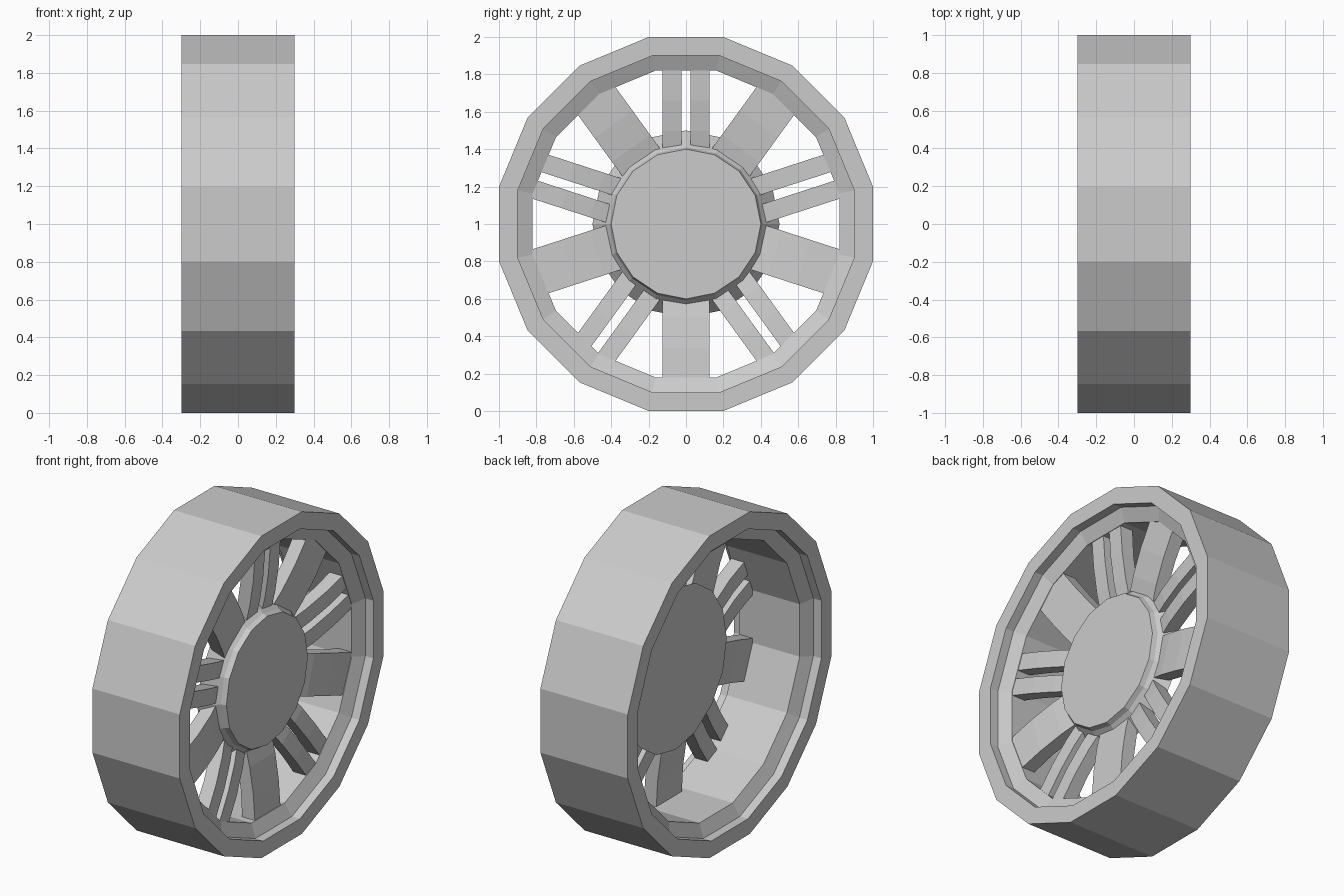
import bpy, bmesh
from math import sin, cos, pi, radians

if "Cube" in bpy.data.objects:
    bpy.data.objects.remove(bpy.data.objects["Cube"])

SIDES = 16
CENTRE_Z = 1.0


def finish(name, bm):
    bmesh.ops.recalc_face_normals(bm, faces=bm.faces)
    mesh = bpy.data.meshes.new(name)
    bm.to_mesh(mesh)
    bm.free()
    obj = bpy.data.objects.new(name, mesh)
    bpy.context.collection.objects.link(obj)
    obj.location.z = CENTRE_Z
    return obj


def lathe(name, profile, offset, scale=1.0, closed=True):
    """Spin (x, radius) points around the x axis; open profiles get end caps."""
    bm = bmesh.new()
    rings = []
    for x, r in profile:
        rings.append([bm.verts.new((x, r * scale * cos(offset + 2 * pi * i / SIDES),
                                    r * scale * sin(offset + 2 * pi * i / SIDES)))
                      for i in range(SIDES)])
    n = len(rings)
    for k in range(n if closed else n - 1):
        a, b = rings[k], rings[(k + 1) % n]
        for i in range(SIDES):
            j = (i + 1) % SIDES
            bm.faces.new((a[i], a[j], b[j], b[i]))
    if not closed:
        bm.faces.new(rings[0])
        bm.faces.new(rings[-1])
    return finish(name, bm)


def spoke(name, angle, w0, w1):
    """Bowed bar running outward at an angle, between side offsets w0 and w1."""
    # (radius, back x, front x)
    sections = [(0.36, 0.075, 0.135), (0.50, 0.085, 0.168),
                (0.66, 0.108, 0.192), (0.84, 0.117, 0.205)]
    c, s = cos(angle), sin(angle)
    bm = bmesh.new()
    rings = []
    for r, back, front in sections:
        rings.append([bm.verts.new((x, r * c - w * s, r * s + w * c))
                      for x, w in ((back, w0), (front, w0), (front, w1), (back, w1))])
    for a, b in zip(rings, rings[1:]):
        for i in range(4):
            j = (i + 1) % 4
            bm.faces.new((a[i], a[j], b[j], b[i]))
    bm.faces.new(rings[0])
    bm.faces.new(rings[-1])
    return finish(name, bm)


# Rim and tread: flats at top and bottom, radii given to the flats
half = [(0.30, 1.0), (0.30, 0.90), (0.245, 0.90), (0.207, 0.82)]
rim = half + [(-x, r) for x, r in reversed(half)]
lathe("rim", rim, pi / SIDES, 1 / cos(pi / SIDES))

# Hub: tapered disc with corners on the axes
lathe("hub", [(0.07, 0.50), (0.17, 0.41), (0.20, 0.40)], 0.0, closed=False)

# Five wide spokes alternating with five split spokes
for k in range(5):
    turn = radians(72 * k)
    spoke(f"wide_spoke_{k + 1}", turn - pi / 2, -0.125, 0.125)
    spoke(f"split_spoke_{k + 1}_a", turn + pi / 2, -0.125, -0.025)
    spoke(f"split_spoke_{k + 1}_b", turn + pi / 2, 0.025, 0.125)
